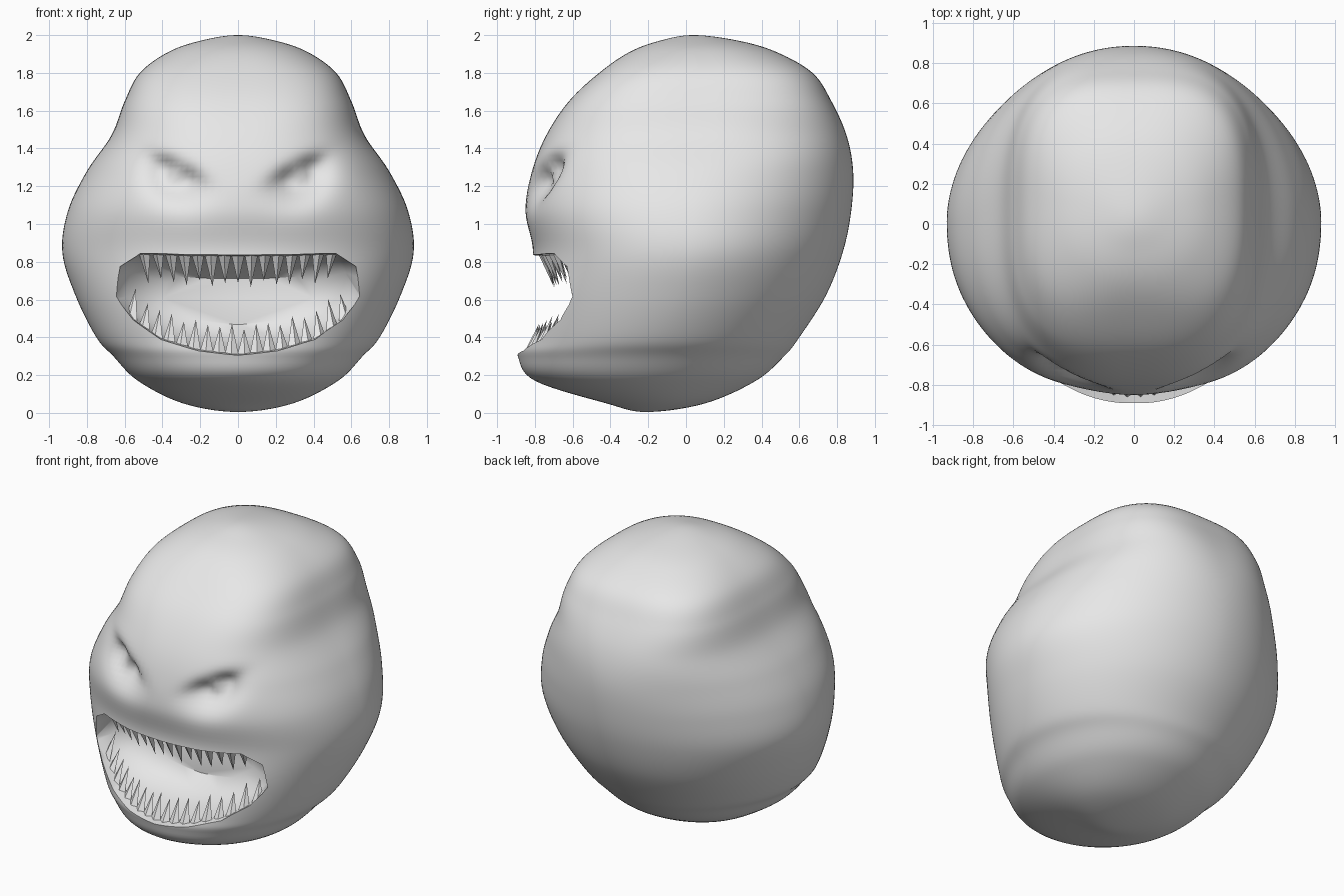
import bpy, bmesh, math
from mathutils import Vector

if "Cube" in bpy.data.objects:
    bpy.data.objects.remove(bpy.data.objects["Cube"])

skin = bpy.data.materials.new("light grey")
skin.diffuse_color = (0.8, 0.8, 0.8, 1)
skin.use_nodes = True
skin.node_tree.nodes["Principled BSDF"].inputs["Base Color"].default_value = skin.diffuse_color

# Horizontal sections of the head:
# height, half width, front y, back y, squareness of front, squareness of back
RINGS = [(.005, 0, -.21, -.21, 2, 2),
         (.05, .29, -.42, .10, 2, 2), (.17, .53, -.80, .37, 2, 2),
         (.30, .66, -.89, .52, 2, 2), (.40, .75, -.885, .60, 2, 2),
         (.62, .86, -.85, .74, 2.1, 1.95), (.85, .93, -.81, .83, 2.2, 1.9),
         (1.07, .90, -.85, .875, 2.25, 1.95), (1.28, .80, -.815, .885, 2.4, 2.1),
         (1.47, .67, -.74, .85, 2.7, 2.5), (1.65, .60, -.62, .77, 3, 2.9),
         (1.80, .52, -.46, .67, 3, 2.9), (1.91, .37, -.30, .48, 2.5, 2.5),
         (1.97, .20, -.14, .28, 2.2, 2.2), (2.0, 0, .04, .04, 2, 2)]
# Right half of the mouth opening (x, z), from top centre round to bottom centre
MOUTH = [(0, .845), (.27, .85), (.52, .87), (.63, .80), (.66, .62),
         (.56, .48), (.41, .375), (.21, .325), (0, .305)]
SEG, STEPS = 160, 7


def new_object(name, bm):
    bmesh.ops.recalc_face_normals(bm, faces=bm.faces)
    mesh = bpy.data.meshes.new(name)
    bm.to_mesh(mesh)
    bm.free()
    mesh.materials.append(skin)
    ob = bpy.data.objects.new(name, mesh)
    bpy.context.collection.objects.link(ob)
    return ob


def loft(bm, rings):
    loops = [[bm.verts.new(p) for p in ring] for ring in rings]
    n = len(loops[0])
    for a, b in zip(loops, loops[1:]):
        for i in range(n):
            j = (i + 1) % n
            bm.faces.new((a[i], a[j], b[j], b[i]))
    return loops


def lerp_table(table, t):
    for a, b in zip(table, table[1:]):
        if a[0] <= t <= b[0]:
            k = (t - a[0]) / (b[0] - a[0])
            return [p + (q - p) * k for p, q in zip(a, b)]
    return table[-1]


def smooth_table(table, steps):
    """Catmull-Rom through the sections, continued over the poles by mirroring."""
    def over(r):
        return (r[0], -r[1], r[3], r[2], r[4], r[5])
    pts = [over(table[1])] + table + [over(table[-2])]
    out = []
    for i in range(1, len(pts) - 2):
        for s in range(steps):
            t = s / steps
            out.append([.5 * (2 * b + (c - a) * t + (2 * a - 5 * b + 4 * c - d) * t * t
                              + (3 * b - a - 3 * c + d) * t ** 3)
                        for a, b, c, d in zip(*pts[i - 1:i + 3])])
    return out[1:]


def front_y(x, z):
    _, w, f, b, n, _ = lerp_table(RINGS, z)
    return (f + b) / 2 - (b - f) / 2 * max(0, 1 - abs(x / w) ** n) ** (1 / n)


def section(z, w, f, b, nf, nb):
    ring = []
    for i in range(SEG):
        s, c = math.sin(2 * math.pi * i / SEG), math.cos(2 * math.pi * i / SEG)
        e = 2 / (nf if c > 0 else nb)
        ring.append((w * math.copysign(abs(s) ** e, s),
                     (f + b) / 2 - (b - f) / 2 * math.copysign(abs(c) ** e, c), z))
    return ring


# Head: lofted sections closed by poles
bm = bmesh.new()
loops = loft(bm, [section(*r) for r in smooth_table(RINGS, STEPS)])
for end, loop in ((RINGS[0], loops[0]), (RINGS[-1], loops[-1])):
    v = bm.verts.new((0, end[2], end[0]))
    for i in range(SEG):
        bm.faces.new((v, loop[i], loop[(i + 1) % SEG]))

# Eye sockets: slanted dents with a sharp brow and a small eyeball
slant = math.radians(28)
for v in bm.verts:
    if v.co.y < -.3 and .95 < v.co.z < 1.6:
        dx, dz = abs(v.co.x) - .33, v.co.z - 1.26
        u = dx * math.cos(slant) + dz * math.sin(slant)
        t = dz * math.cos(slant) - dx * math.sin(slant)
        fall = .06 if t > 0 else .12
        dent = .13 * math.exp(-(u / .15) ** 2 - (t / fall) ** 2)
        ball = .06 * math.exp(-(dx * dx + dz * dz) / .05 ** 2)
        v.co.y += dent - ball
head = new_object("head", bm)

# Mouth cavity cutter: outline narrowing towards the back of the mouth
outline = MOUTH + [(-x, z) for x, z in reversed(MOUTH[1:-1])]
bm = bmesh.new()
loops = loft(bm, [[(x * sx, y, .6 + (z - .6) * sz) for x, z in outline]
                  for y, sx, sz in ((-1.1, 1, 1), (-.89, 1, 1), (-.62, .99, .87),
                                    (-.5, .9, .72), (-.4, .6, .45))])
bm.faces.new(loops[0])
bm.faces.new(loops[-1])
cutter = new_object("mouth_cutter", bm)
cutter.hide_render = True

cut = head.modifiers.new("mouth", 'BOOLEAN')
cut.operation = 'DIFFERENCE'
cut.solver = 'EXACT'
cut.object = cutter
bpy.context.view_layer.objects.active = head
head.select_set(True)
bpy.ops.object.modifier_apply(modifier="mouth")
bpy.data.objects.remove(cutter, do_unlink=True)
bpy.ops.object.shade_smooth_by_angle(angle=math.radians(50))


# Teeth: rows of slim four-sided spikes leaning back into the mouth
def spike(bm, base, tip, width):
    base, tip = Vector(base), Vector(tip)
    axis = (tip - base).normalized()
    side = axis.cross(Vector((base.x * .8, -1, 0))).normalized()
    out = side.cross(axis)
    ring = [bm.verts.new(base + d * width) for d in (side, out * .6, -side, -out * .6)]
    top = bm.verts.new(tip)
    bm.faces.new(ring)
    for i in range(4):
        bm.faces.new((ring[i], ring[(i + 1) % 4], top))


def teeth(name, count, reach, edge, height, width, direction):
    bm = bmesh.new()
    for i in range(count):
        x = reach * (2 * i / (count - 1) - 1)
        z = lerp_table(edge, abs(x))[1]
        y = front_y(x, z) + .045
        h = height * (1 + .1 * math.cos(i * 2.4))
        spike(bm, (x, y, z - .015 * direction),
              (x * .95, y + .065, z + h * direction), width)
    return new_object(name, bm)


teeth("upper_teeth", 15, .50, MOUTH[:3], .165, .04, -1)
teeth("lower_teeth", 18, .57, MOUTH[:3:-1], .15, .04, 1)
